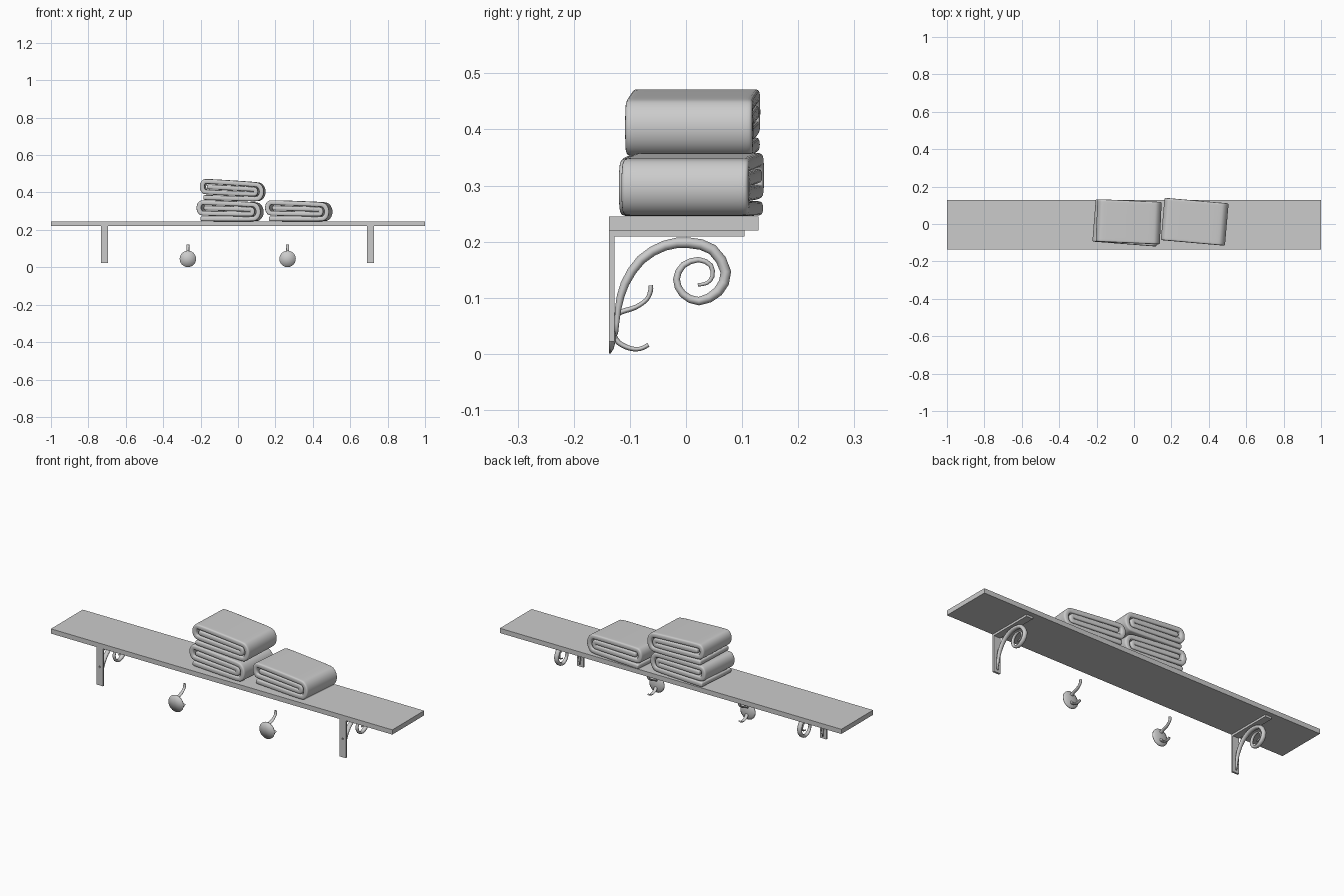
import bpy
import bmesh
from math import sin, cos, pi, radians
from mathutils import Vector

cube = bpy.data.objects.get("Cube")
if cube:
    bpy.data.objects.remove(cube, do_unlink=True)

grey = bpy.data.materials.new("plain grey")
grey.use_nodes = True
grey.diffuse_color = (0.6, 0.6, 0.6, 1)
grey.node_tree.nodes["Principled BSDF"].inputs["Base Color"].default_value = (0.6, 0.6, 0.6, 1)


def finish(name, bm, smooth=False):
    bmesh.ops.recalc_face_normals(bm, faces=bm.faces)
    for f in bm.faces:
        f.smooth = smooth
    mesh = bpy.data.meshes.new(name)
    bm.to_mesh(mesh)
    bm.free()
    mesh.materials.append(grey)
    obj = bpy.data.objects.new(name, mesh)
    bpy.context.collection.objects.link(obj)
    return obj


def box(name, low, high):
    bm = bmesh.new()
    bmesh.ops.create_cube(bm, size=1)
    low, high = Vector(low), Vector(high)
    for v in bm.verts:
        v.co = (low + high) / 2 + v.co * (high - low)
    return finish(name, bm)


def refine(points, steps):
    """Smooth a (y, z, radius) path with a spline through its points."""
    pts = [Vector(p) for p in points]
    pts = [pts[0]] + pts + [pts[-1]]
    out = []
    for a, b, c, d in zip(pts, pts[1:], pts[2:], pts[3:]):
        for i in range(steps):
            t = i / steps
            out.append(b + 0.5 * t * (c - a + t * (2*a - 5*b + 4*c - d + t * (3*b - a - 3*c + d))))
    return out + [pts[-1]]


def rod(name, x, path, widen=1.0, sides=10):
    """Sweep an oval ring along a path lying in a side plane."""
    bm = bmesh.new()
    rings = []
    for i, p in enumerate(path):
        t = (path[min(i + 1, len(path) - 1)] - path[max(i - 1, 0)]).to_2d().normalized()
        ring = []
        for k in range(sides):
            a = 2 * pi * k / sides
            off = p.z * sin(a)
            ring.append(bm.verts.new((x + widen * p.z * cos(a), p.x - t.y * off, p.y + t.x * off)))
        rings.append(ring)
    for a, b in zip(rings, rings[1:]):
        for k in range(sides):
            j = (k + 1) % sides
            bm.faces.new((a[k], a[j], b[j], b[k]))
    bm.faces.new(rings[0])
    bm.faces.new(rings[-1])
    return finish(name, bm, True)


def towel(name, place, turn, tilt=0.0):
    """Fold a strip into four layers, then thicken and soften it."""
    pitch = 0.0275
    layer = [pitch * (n + 0.5) for n in range(4)]

    def fold(xc, low, high, side, upward):
        mid, r = (layer[low] + layer[high]) / 2, (layer[high] - layer[low]) / 2
        angles = [-pi / 2 + pi * k / 8 for k in range(9)]
        arc = [(xc + side * 0.72 * r * cos(a), mid + r * sin(a)) for a in angles]
        return arc if upward else arc[::-1]

    path = [(-0.152, layer[0]), (-0.14, layer[0]), (0, layer[0])]
    path += fold(0.13, 0, 3, 1, True) + [(0, layer[3])]
    path += fold(-0.14, 1, 3, -1, False) + [(0, layer[1])]
    path += fold(0.118, 1, 2, 1, True) + [(0, layer[2]), (-0.12, layer[2]), (-0.135, layer[2])]
    bm = bmesh.new()
    rows = [[bm.verts.new((x, y, z * (1 - 0.4 * x))) for y in (-0.114, -0.104, -0.05, 0.05, 0.104, 0.114)]
            for x, z in path]
    for a, b in zip(rows, rows[1:]):
        for k in range(len(a) - 1):
            bm.faces.new((a[k], a[k + 1], b[k + 1], b[k]))
    obj = finish(name, bm, True)
    solid = obj.modifiers.new("thickness", "SOLIDIFY")
    solid.thickness = 0.026
    solid.offset = 0
    soft = obj.modifiers.new("softness", "SUBSURF")
    soft.levels = soft.render_levels = 2
    obj.location = place
    obj.rotation_euler = (0, radians(tilt), radians(turn))


# Shelf board
box("shelf_board", (-1, -0.137, 0.22), (1, 0.129, 0.245))

# Folded towels
towel("lower_towel", (-0.042, 0.006, 0.245), -4.5)
towel("upper_towel", (-0.03, 0.012, 0.355), -2.5, 1.5)
towel("side_towel", (0.325, 0.012, 0.245), -5)

# Scroll brackets
scroll = [(-0.124, 0.035, 0.003), (-0.121, 0.08, 0.006), (-0.109, 0.125, 0.008),
          (-0.08, 0.168, 0.009), (-0.038, 0.193, 0.0095), (0.005, 0.198, 0.01),
          (0.047, 0.186, 0.01), (0.071, 0.146, 0.01), (0.057, 0.111, 0.0095),
          (0.023, 0.094, 0.008), (-0.006, 0.107, 0.007), (-0.017, 0.133, 0.0065),
          (-0.005, 0.158, 0.006), (0.022, 0.168, 0.005), (0.044, 0.158, 0.0045),
          (0.047, 0.138, 0.004), (0.037, 0.126, 0.0035), (0.021, 0.123, 0.003)]
for side, x in (("right", -0.714), ("left", 0.709)):
    plate = box(side + "_wall_plate", (x - 0.019, -0.137, 0.022), (x + 0.019, -0.127, 0.22))
    box(side + "_top_plate", (x - 0.019, -0.127, 0.209), (x + 0.019, 0.104, 0.22))
    rod(side + "_scroll", x, refine(scroll, 2), 1.25)
    # Screw holes
    bm = bmesh.new()
    for z in (0.12, 0.2):
        made = bmesh.ops.create_cone(bm, cap_ends=True, segments=12, radius1=0.005, radius2=0.005, depth=0.012)
        for v in made["verts"]:
            v.co = (x + v.co.x, -0.137 + v.co.z, z + v.co.y)
    cutter = finish(side + "_screw_hole_cutter", bm)
    cutter.hide_render = True
    cutter.hide_set(True)
    cut = plate.modifiers.new("screw holes", "BOOLEAN")
    cut.operation = "DIFFERENCE"
    cut.object = cutter

# Coat hooks with round wall discs
upper = [(-0.13, 0.066, 0.005), (-0.115, 0.075, 0.005), (-0.09, 0.083, 0.0045),
         (-0.07, 0.097, 0.004), (-0.063, 0.113, 0.0045), (-0.063, 0.122, 0.004)]
lower = [(-0.13, 0.036, 0.005), (-0.12, 0.02, 0.005), (-0.1, 0.01, 0.0045),
         (-0.082, 0.009, 0.004), (-0.067, 0.016, 0.004)]
for side, x in (("right", -0.268), ("left", 0.265)):
    bm = bmesh.new()
    rings = []
    for r, y in ((0.044, -0.137), (0.044, -0.134), (0.036, -0.129), (0.02, -0.125)):
        rings.append([bm.verts.new((x + r * cos(2 * pi * k / 24), y, 0.045 + r * sin(2 * pi * k / 24)))
                      for k in range(24)])
    for a, b in zip(rings, rings[1:]):
        for k in range(24):
            j = (k + 1) % 24
            bm.faces.new((a[k], a[j], b[j], b[k]))
    for ring, y in ((rings[0], -0.137), (rings[-1], -0.123)):
        tip = bm.verts.new((x, y, 0.045))
        for k in range(24):
            bm.faces.new((ring[k], ring[(k + 1) % 24], tip))
    finish(side + "_hook_disc", bm, True)
    rod(side + "_upper_hook", x, refine(upper, 3), 1.9)
    rod(side + "_lower_hook", x, refine(lower, 3), 1.9)
